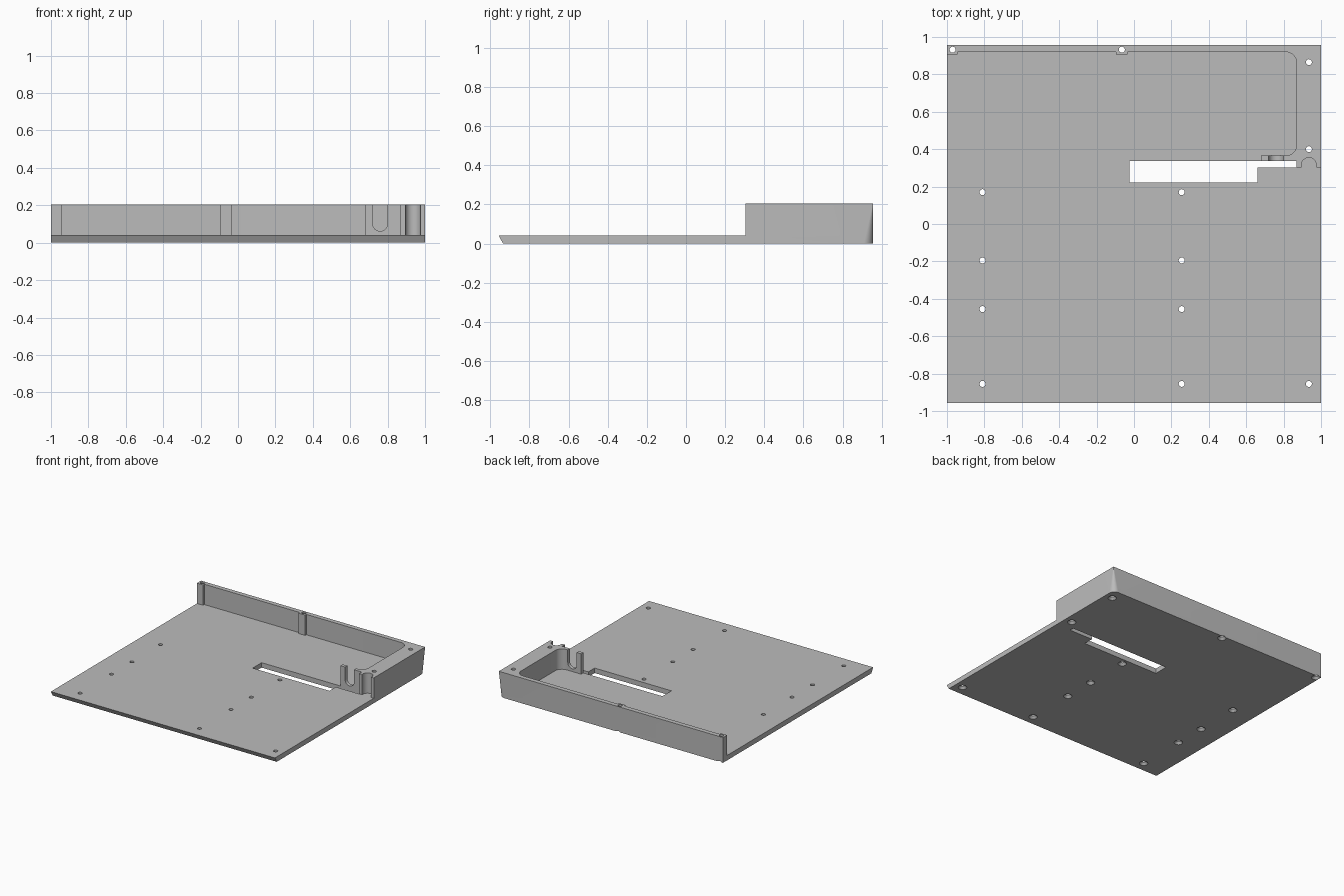
import bpy, bmesh, math

if "Cube" in bpy.data.objects:
    bpy.data.objects.remove(bpy.data.objects["Cube"])

GREY = bpy.data.materials.new("plain grey")
GREY.diffuse_color = (0.5, 0.5, 0.5, 1)
GREY.use_nodes = True
GREY.node_tree.nodes["Principled BSDF"].inputs["Base Color"].default_value = GREY.diffuse_color

W, D, H, FLOOR = 1.0, 0.957, 0.204, 0.04


def arc(cx, cy, r, a0, a1, n=12):
    return [(cx + r * math.cos(math.radians(a0 + (a1 - a0) * i / n)),
             cy + r * math.sin(math.radians(a0 + (a1 - a0) * i / n))) for i in range(n + 1)]


def loft(name, rings):
    """Closed solid through rings of equal point count."""
    bm = bmesh.new()
    rows = [[bm.verts.new(p) for p in ring] for ring in rings]
    n = len(rows[0])
    bm.faces.new(rows[0])
    bm.faces.new(rows[-1])
    for a, b in zip(rows, rows[1:]):
        for i in range(n):
            j = (i + 1) % n
            bm.faces.new((a[i], a[j], b[j], b[i]))
    bmesh.ops.recalc_face_normals(bm, faces=bm.faces)
    me = bpy.data.meshes.new(name)
    bm.to_mesh(me)
    bm.free()
    ob = bpy.data.objects.new(name, me)
    me.materials.append(GREY)
    bpy.context.collection.objects.link(ob)
    return ob


def prism(name, pts, z0, z1):
    return loft(name, [[(x, y, z) for x, y in pts] for z in (z0, z1)])


def cut(target, cutter):
    cutter.hide_render = True
    bpy.context.view_layer.objects.active = target
    m = target.modifiers.new("cut", 'BOOLEAN')
    m.operation, m.solver, m.object = 'DIFFERENCE', 'EXACT', cutter
    bpy.ops.object.modifier_apply(modifier=m.name)
    bpy.data.objects.remove(cutter)


# Body: block with an undercut front edge and a corner radius fading out upwards
def body_ring(z, front):
    r = max(0.05 * (1 - z / H), 0.0005)
    pts = [(-W, front), (W, front)] + arc(W - r, D - r, r, 0, 90) + [(-W, D)]
    return [(x, y, z) for x, y in pts]


tray = loft("tray_body", [body_ring(0, -0.935), body_ring(FLOOR, -D), body_ring(H, -D)])

# Space above the floor, leaving the back wall, side wall, posts and bosses
space = ([(-1.1, -1.1), (1.1, -1.1), (1.1, 0.303), (0.975, 0.303)]
         + arc(0.935, 0.315, 0.04, 0, 180)
         + [(0.895, 0.303), (0.87, 0.303), (0.87, 0.337), (0.68, 0.337), (0.68, 0.365)]
         + arc(0.81, 0.425, 0.06, -90, 0) + arc(0.81, 0.86, 0.06, 0, 90)
         + [(-0.035, 0.92), (-0.035, 0.905), (-0.095, 0.905), (-0.095, 0.92),
            (-0.945, 0.92), (-0.945, 0.905), (-1.1, 0.905)])
cut(tray, prism("space_cutter", space, FLOOR, 0.4))

# Stepped opening through the floor
opening = [(-0.025, 0.222), (0.66, 0.222), (0.66, 0.303), (0.87, 0.303),
           (0.87, 0.337), (-0.025, 0.337)]
cut(tray, prism("opening_cutter", opening, -0.1, 0.1))

# Round-bottomed cable slot in the thin front wall
u = [(0.72, 0.4)] + arc(0.76, 0.102, 0.04, 180, 360) + [(0.80, 0.4)]
cut(tray, loft("slot_cutter", [[(x, y, z) for x, z in u] for y in (0.32, 0.38)]))

# Screw holes, countersunk from below
holes = [(x, y) for x in (-0.81, 0.255) for y in (0.17, -0.195, -0.455, -0.855)]
holes += [(0.935, -0.855), (0.935, 0.4), (0.935, 0.865), (-0.065, 0.932), (-0.97, 0.932)]
for hx, hy in holes:
    rings = [[(x, y, z) for x, y in arc(hx, hy, r, 0, 345, 23)]
             for z, r in ((-0.05, 0.032), (0, 0.032), (0.018, 0.016), (0.3, 0.016))]
    cut(tray, loft("hole_cutter", rings))

bpy.ops.object.select_all(action='DESELECT')
tray.select_set(True)
bpy.context.view_layer.objects.active = tray
bpy.ops.object.shade_smooth_by_angle(angle=math.radians(30))
